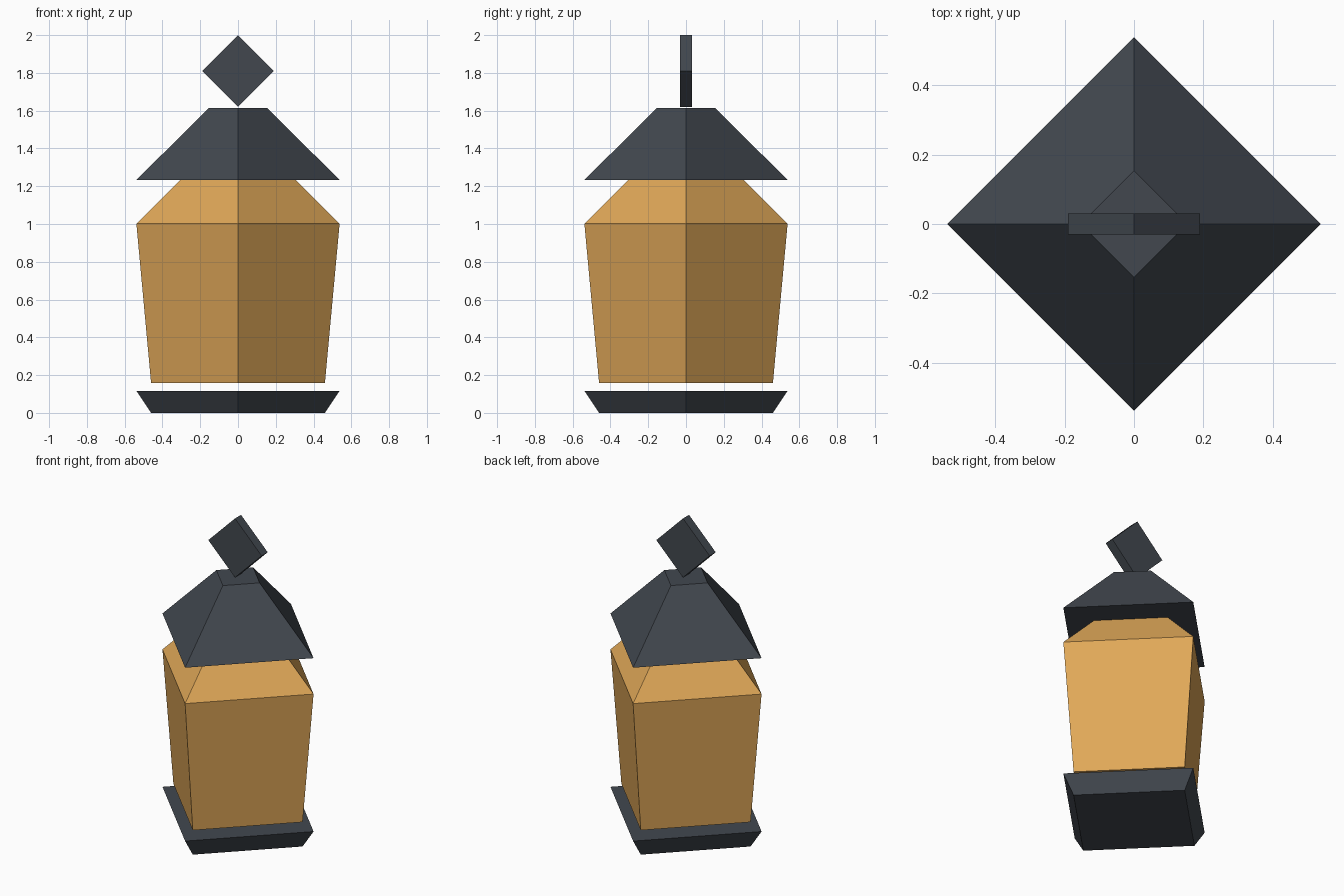
import bpy, bmesh, math
from mathutils import Matrix

if "Cube" in bpy.data.objects:
    bpy.data.objects.remove(bpy.data.objects["Cube"])


def make_material(name, color):
    mat = bpy.data.materials.new(name)
    mat.diffuse_color = (*color, 1.0)
    mat.use_nodes = True
    mat.node_tree.nodes["Principled BSDF"].inputs["Base Color"].default_value = mat.diffuse_color
    return mat


iron = make_material("dark iron", (0.054, 0.064, 0.078))
amber = make_material("amber glass", (0.745, 0.392, 0.098))


def add_object(name, bm, mat):
    bmesh.ops.recalc_face_normals(bm, faces=bm.faces)
    mesh = bpy.data.meshes.new(name)
    bm.to_mesh(mesh)
    bm.free()
    mesh.materials.append(mat)
    obj = bpy.data.objects.new(name, mesh)
    bpy.context.collection.objects.link(obj)
    return obj


def diamond_stack(name, profile, mat):
    """Closed four-sided solid with corners on the axes; profile = (radius, z)."""
    bm = bmesh.new()
    rings = [[bm.verts.new((r * math.cos(k * math.pi / 2),
                            r * math.sin(k * math.pi / 2), z)) for k in range(4)]
             for r, z in profile]
    for low, high in zip(rings, rings[1:]):
        for k in range(4):
            n = (k + 1) % 4
            bm.faces.new((low[k], low[n], high[n], high[k]))
    bm.faces.new(rings[0])
    bm.faces.new(rings[-1])
    return add_object(name, bm, mat)


# Flared foot, floating glass body and sloped roof
diamond_stack("base", [(0.46, 0.0), (0.538, 0.117)], iron)
diamond_stack("glass_body", [(0.46, 0.157), (0.538, 1.002), (0.306, 1.233)], amber)
diamond_stack("roof", [(0.538, 1.233), (0.154, 1.615)], iron)

# Square plate standing on its corner above the roof
bm = bmesh.new()
side = 0.19 * math.sqrt(2)
bmesh.ops.create_cube(bm, size=1.0, matrix=(
    Matrix.Translation((0, 0, 1.81))
    @ Matrix.Rotation(math.pi / 4, 4, 'Y')
    @ Matrix.Diagonal((side, 0.061, side, 1))))
add_object("top_handle", bm, iron)
